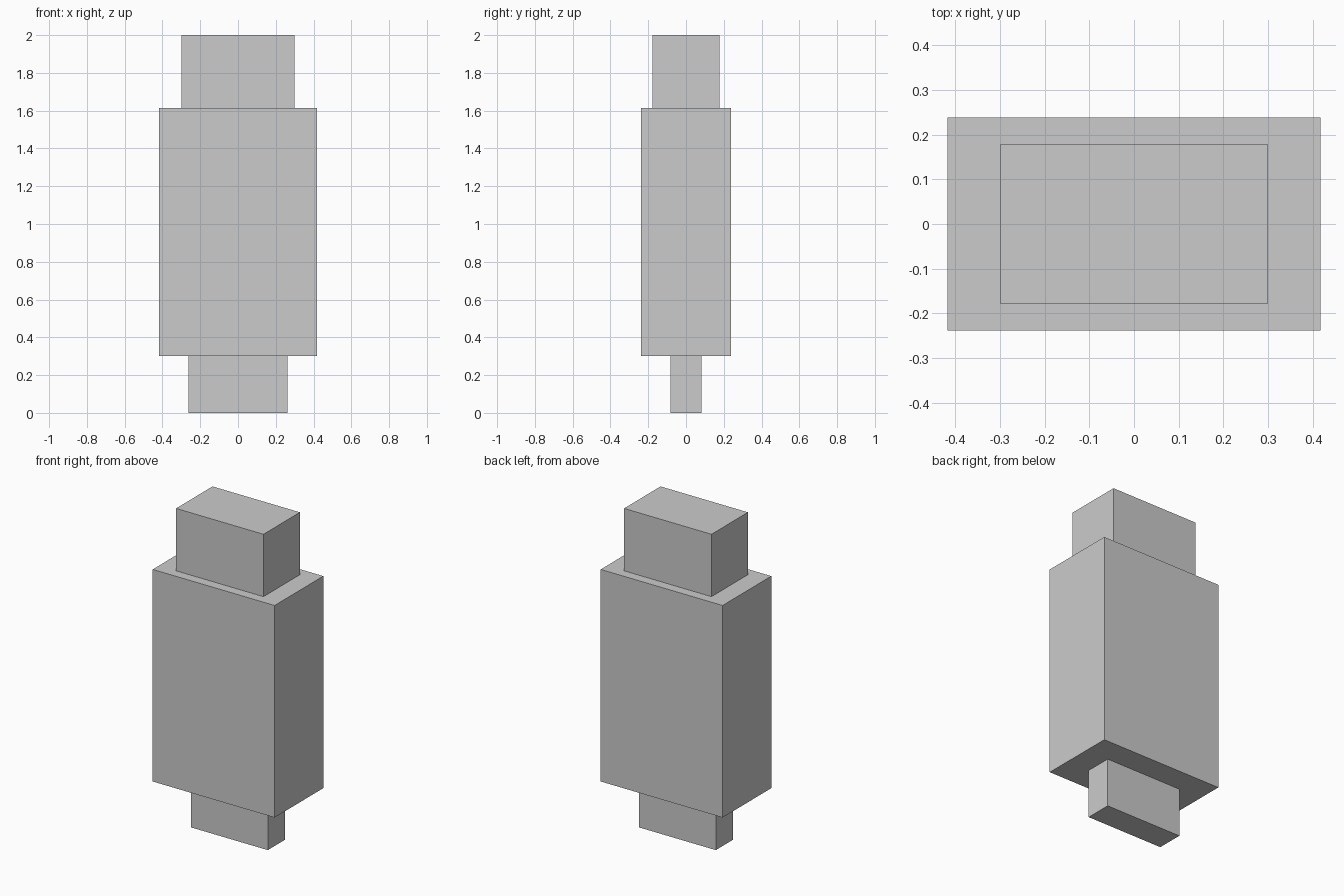
import bpy

# Remove the default object
cube = bpy.data.objects.get("Cube")
if cube:
    bpy.data.objects.remove(cube, do_unlink=True)

# Single plain colour
GREY = (0.6, 0.6, 0.6, 1.0)
grey = bpy.data.materials.new("light_grey")
grey.use_nodes = True
grey.diffuse_color = GREY
grey.node_tree.nodes["Principled BSDF"].inputs["Base Color"].default_value = GREY


def box(name, width, depth, bottom, top):
    """Box centred on the z axis, spanning bottom to top."""
    bpy.ops.mesh.primitive_cube_add(size=1, location=(0, 0, (bottom + top) / 2))
    obj = bpy.context.object
    obj.name = name
    obj.scale = (width, depth, top - bottom)
    bpy.ops.object.transform_apply(location=False, rotation=False, scale=True)
    obj.data.materials.append(grey)
    return obj


# Narrow tab at the bottom, main block, smaller block on top
box("bottom_tab", 0.524, 0.166, 0.0, 0.302)
box("main_body", 0.834, 0.476, 0.302, 1.614)
box("top_block", 0.598, 0.356, 1.614, 2.0)
